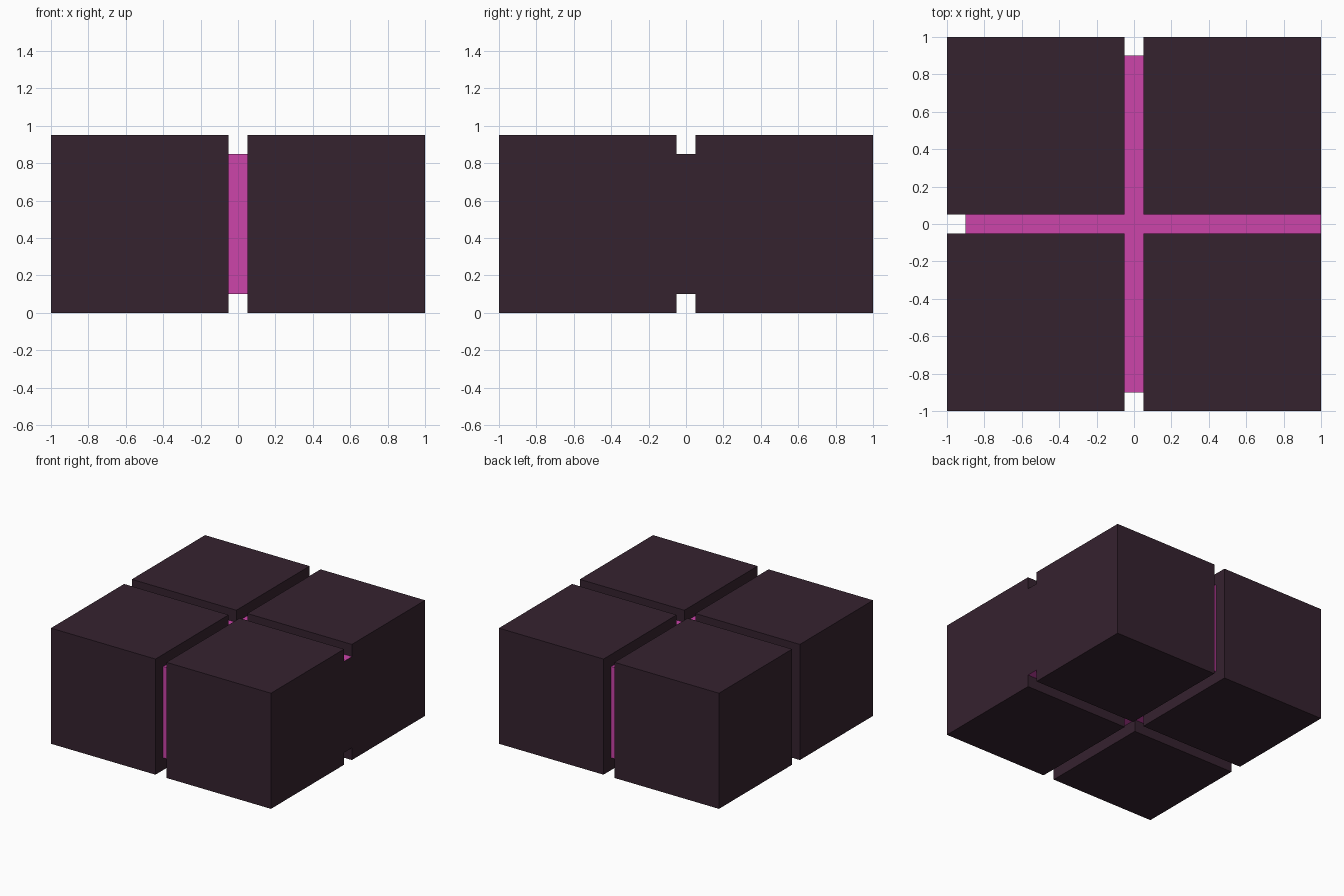
import bpy, bmesh

if "Cube" in bpy.data.objects:
    bpy.data.objects.remove(bpy.data.objects["Cube"])

SIZE, HEIGHT = 0.95, 0.95      # block footprint and height
GAP, INSET = 0.05, 0.10        # half channel width, core recess


def material(name, color):
    m = bpy.data.materials.new(name)
    m.diffuse_color = (*color, 1)
    m.use_nodes = True
    m.node_tree.nodes["Principled BSDF"].inputs["Base Color"].default_value = m.diffuse_color
    return m


dark = material("dark_plum", (0.036, 0.016, 0.028))
pink = material("pink", (0.604, 0.058, 0.402))


def prism(name, outline, z0, z1, mats):
    """Extrude a flat outline between two heights."""
    bm = bmesh.new()
    base = bm.faces.new([bm.verts.new((x, y, z0)) for x, y in outline])
    top = bmesh.ops.extrude_face_region(bm, geom=[base], use_keep_orig=True)["geom"]
    bmesh.ops.translate(bm, vec=(0, 0, z1 - z0),
                        verts=[v for v in top if isinstance(v, bmesh.types.BMVert)])
    bmesh.ops.recalc_face_normals(bm, faces=bm.faces)
    mesh = bpy.data.meshes.new(name)
    bm.to_mesh(mesh)
    bm.free()
    for m in mats:
        mesh.materials.append(m)
    obj = bpy.data.objects.new(name, mesh)
    bpy.context.collection.objects.link(obj)
    return obj


# Four corner blocks
for sx, xn in ((-1, "left"), (1, "right")):
    for sy, yn in ((-1, "front"), (1, "back")):
        a, b = GAP, GAP + SIZE
        prism(f"block_{yn}_{xn}",
              [(sx * x, sy * y) for x, y in ((a, a), (b, a), (b, b), (a, b))],
              0, HEIGHT, [dark])

# Cross-shaped core in the channels: recessed on three ends, flush on the right
g, e = GAP, 1 - INSET
core = prism("core_cross",
             [(g, -g), (1, -g), (1, g), (g, g), (g, e), (-g, e),
              (-g, g), (-e, g), (-e, -g), (-g, -g), (-g, -e), (g, -e)],
             INSET, HEIGHT - INSET, [pink, dark])

# Dark flush cap on the right end of the core
for f in core.data.polygons:
    if f.normal.x > 0.9 and f.center.x > 0.99:
        f.material_index = 1
